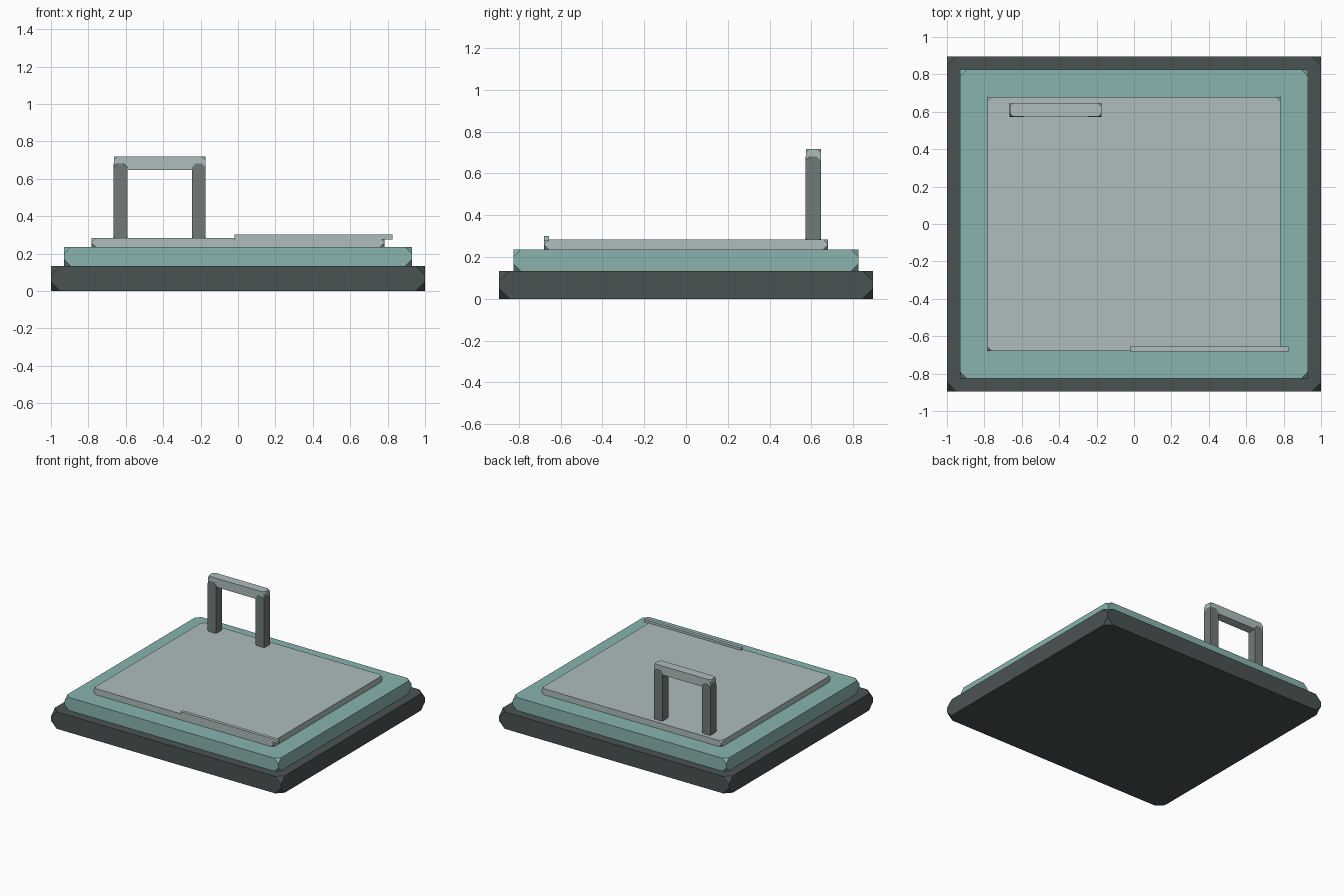
import bpy
import bmesh
from mathutils import Vector

cube = bpy.data.objects.get("Cube")
if cube:
    bpy.data.objects.remove(cube, do_unlink=True)


def linear(value):
    c = value / 255
    return c / 12.92 if c <= 0.04045 else ((c + 0.055) / 1.055) ** 2.4


def material(name, rgb):
    mat = bpy.data.materials.new(name)
    mat.use_nodes = True
    colour = [linear(v) for v in rgb] + [1.0]
    mat.diffuse_color = colour
    mat.node_tree.nodes["Principled BSDF"].inputs["Base Color"].default_value = colour
    return mat


def clipped_box(name, low, high, clip, mat):
    """Box with its eight corners cut off and its edges left sharp."""
    low, high = Vector(low), Vector(high)
    bm = bmesh.new()
    bmesh.ops.create_cube(bm, size=1)
    bmesh.ops.scale(bm, vec=high - low, verts=bm.verts)
    bmesh.ops.bevel(bm, geom=list(bm.verts), offset=clip, offset_type='ABSOLUTE',
                    segments=1, profile=0.5, affect='VERTICES')
    bmesh.ops.recalc_face_normals(bm, faces=bm.faces)
    mesh = bpy.data.meshes.new(name)
    bm.to_mesh(mesh)
    bm.free()
    mesh.materials.append(mat)
    obj = bpy.data.objects.new(name, mesh)
    obj.location = (low + high) / 2
    bpy.context.collection.objects.link(obj)
    return obj


charcoal = material("charcoal", (74, 83, 82))
teal = material("muted teal", (137, 180, 175))
pale = material("pale grey", (173, 190, 188))
steel = material("steel grey", (113, 123, 121))


def slab(name, half_x, half_y, bottom, top, clip, mat):
    clipped_box(name, (-half_x, -half_y, bottom), (half_x, half_y, top), clip, mat)


# Stepped platform
slab("base_slab", 1.0, 0.896, 0, 0.133, 0.05, charcoal)
slab("middle_slab", 0.93, 0.826, 0.133, 0.235, 0.035, teal)
slab("top_panel", 0.783, 0.679, 0.235, 0.283, 0.022, pale)

# Thin lip along the front edge, overhanging on the left
clipped_box("front_lip", (-0.02, -0.681, 0.276), (0.825, -0.655, 0.301), 0.005, pale)

# Handrail: two posts, a hair proud of the crossbar
back, width = 0.61, 0.036
for side, x in (("right", -0.628), ("left", -0.21)):
    w = width + 0.001
    clipped_box(side + "_post", (x - w, back - w, 0.27), (x + w, back + w, 0.682), 0.022, steel)
clipped_box("crossbar", (-0.664, back - width, 0.648), (-0.174, back + width, 0.718), 0.018, pale)
